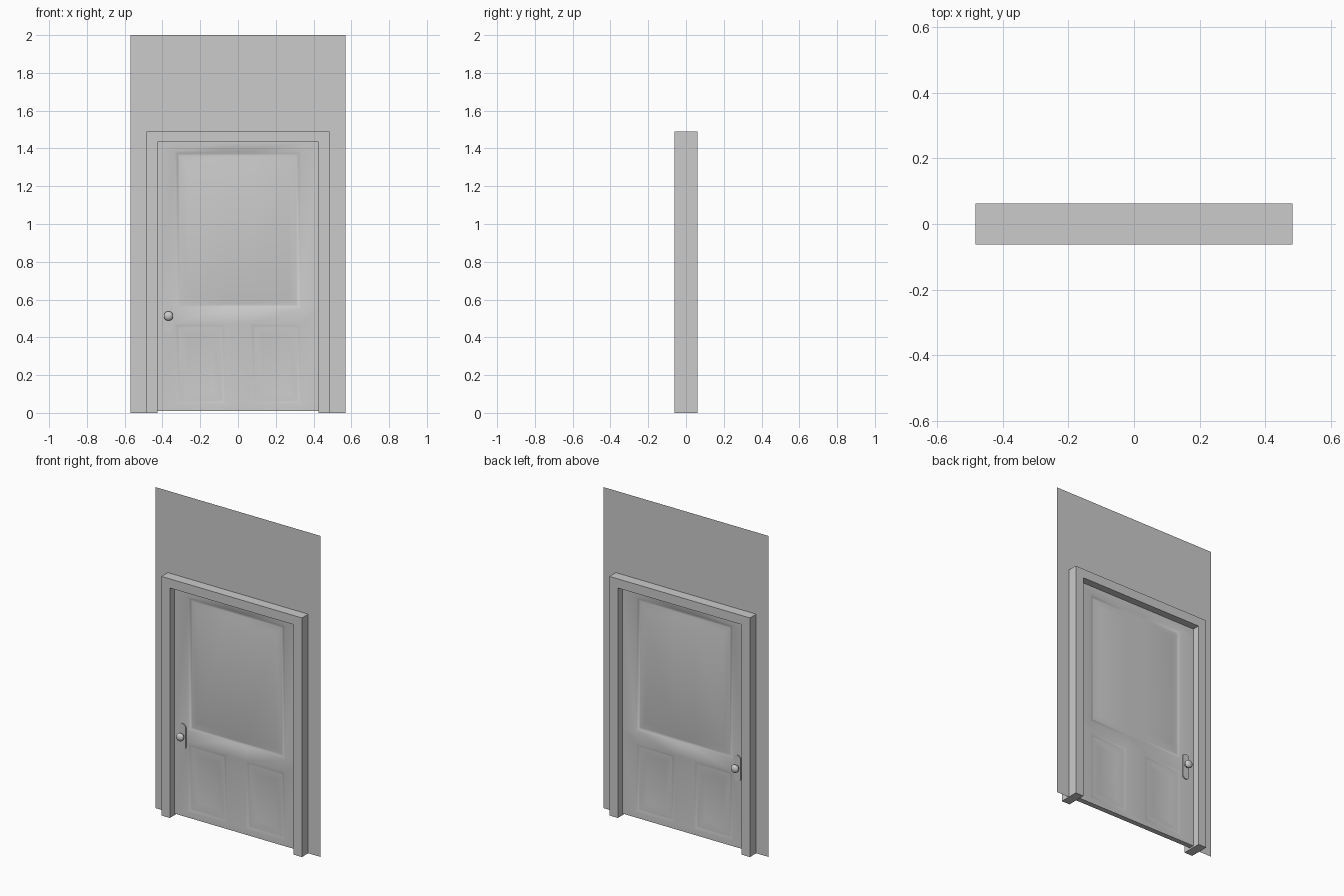
import bpy, bmesh, math
from mathutils import Matrix, Vector

if "Cube" in bpy.data.objects:
    bpy.data.objects.remove(bpy.data.objects["Cube"])

FACE = 0.016          # half thickness of the door leaf


def finish(bm, name, smooth=None, recalc=True):
    if recalc:
        bmesh.ops.recalc_face_normals(bm, faces=bm.faces[:])
    me = bpy.data.meshes.new(name)
    bm.to_mesh(me)
    bm.free()
    ob = bpy.data.objects.new(name, me)
    bpy.context.collection.objects.link(ob)
    if smooth:
        bpy.ops.object.select_all(action='DESELECT')
        ob.select_set(True)
        bpy.context.view_layer.objects.active = ob
        bpy.ops.object.shade_smooth_by_angle(angle=math.radians(smooth))
    return ob


def prism(points, y0, y1=None):
    """Outline in x/z, optionally extruded along y."""
    bm = bmesh.new()
    f = bm.faces.new([bm.verts.new((x, y0, z)) for x, z in points])
    if y1 is not None:
        r = bmesh.ops.extrude_face_region(bm, geom=[f])
        for v in r['geom']:
            if isinstance(v, bmesh.types.BMVert):
                v.co.y = y1
    return bm


def arch(w_out, top_out, w_in, top_in):
    return [(-w_out, 0), (-w_in, 0), (-w_in, top_in), (w_in, top_in),
            (w_in, 0), (w_out, 0), (w_out, top_out), (-w_out, top_out)]


# wall sheet with doorway, and the door frame
finish(prism(arch(0.57, 2.0, 0.455, 1.46), 0.0), "wall", recalc=False)
finish(prism(arch(0.484, 1.49, 0.427, 1.433), -0.062, 0.062), "door_frame")

# door leaf: gridded front sheet with inset panels, mirrored to the back
xs = [-0.427, -0.333, -0.067, 0.067, 0.333, 0.427]
zs = [0.01, 0.045, 0.472, 0.55, 1.385, 1.433]
bm = bmesh.new()
grid = [[bm.verts.new((x, -FACE, z)) for x in xs] for z in zs]
cell = {}
for j in range(5):
    for i in range(5):
        cell[i, j] = bm.faces.new((grid[j][i], grid[j][i + 1],
                                   grid[j + 1][i + 1], grid[j + 1][i]))
border = [e for e in bm.edges if e.is_boundary]
bm.normal_update()


def panel(faces, steps):
    for width, depth in steps:
        bmesh.ops.inset_region(bm, faces=faces, thickness=width, depth=depth,
                               use_even_offset=True, use_boundary=True)
        bm.normal_update()


# raised upper panel, sunken lower panels
panel([cell[i, 3] for i in (1, 2, 3)], [(0.012, -0.008), (0.013, 0.0), (0.038, 0.008)])
for i in (1, 3):
    panel([cell[i, 1]], [(0.012, -0.004), (0.01, 0.0), (0.045, -0.007)])

# leaf edges back to the middle plane
r = bmesh.ops.extrude_edge_only(bm, edges=border)
for v in r['geom']:
    if isinstance(v, bmesh.types.BMVert):
        v.co.y = 0
door = finish(bm, "door_leaf", 50)


def mirror_y(ob):
    m = ob.modifiers.new("mirror", 'MIRROR')
    m.use_axis = (False, True, False)
    m.merge_threshold = 0.0001


mirror_y(door)

# handle plate with rounded ends
HX, R = -0.368, 0.023
outline = []
for cz, a0 in ((0.565, 0), (0.448, 180)):
    for k in range(13):
        a = math.radians(a0 + k * 15)
        outline.append((HX + R * math.cos(a), cz + R * math.sin(a)))
mirror_y(finish(prism(outline, -FACE, -FACE - 0.006), "handle_plate", 30))

# knob with short neck
bm = bmesh.new()
rot = Matrix.Rotation(math.radians(90), 4, 'X')
bmesh.ops.create_uvsphere(bm, u_segments=24, v_segments=12, radius=0.025,
                          matrix=Matrix.Translation((HX, -0.045, 0.513)) @ rot
                          @ Matrix.Diagonal((1, 1, 0.68, 1)))
bmesh.ops.create_cone(bm, cap_ends=True, segments=20, radius1=0.012, radius2=0.012,
                      depth=0.02, matrix=Matrix.Translation((HX, -0.028, 0.513)) @ rot)
mirror_y(finish(bm, "knob", 40))
